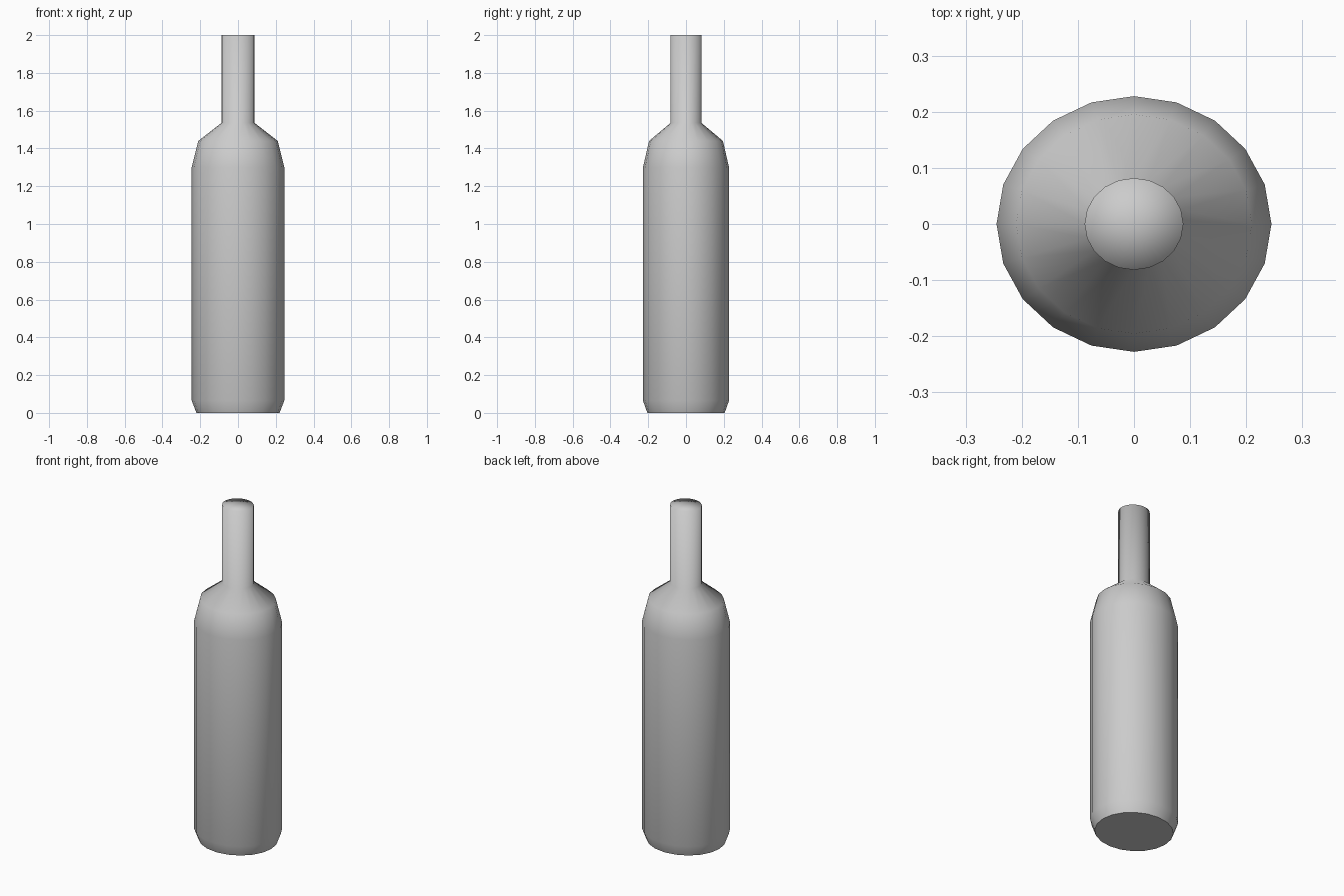
import bpy, bmesh
from math import cos, sin, tau

cube = bpy.data.objects.get("Cube")
if cube:
    bpy.data.objects.remove(cube, do_unlink=True)

SIDES = 20
DEPTH_RATIO = 0.93  # body is slightly oval

# Bottle outline: (half width, height)
PROFILE = [(0.22, 0), (0.245, 0.065), (0.245, 1.3),
           (0.21, 1.44), (0.088, 1.535), (0.088, 2)]

grey = bpy.data.materials.new("grey")
grey.use_nodes = True
grey.diffuse_color = (0.6, 0.6, 0.6, 1)
grey.node_tree.nodes["Principled BSDF"].inputs["Base Color"].default_value = (0.6, 0.6, 0.6, 1)

bm = bmesh.new()


def ring(radius, z):
    return [bm.verts.new((radius * cos(tau * i / SIDES),
                          radius * DEPTH_RATIO * sin(tau * i / SIDES), z))
            for i in range(SIDES)]


# Wall
rings = [ring(r, z) for r, z in PROFILE]
for low, high in zip(rings, rings[1:]):
    for i in range(SIDES):
        j = (i + 1) % SIDES
        bm.faces.new((low[i], low[j], high[j], high[i]))

# Softly shaded mouth cap
centre = bm.verts.new((0, 0, PROFILE[-1][1]))
for i in range(SIDES):
    bm.faces.new((rings[-1][i], rings[-1][(i + 1) % SIDES], centre))
for face in bm.faces:
    face.smooth = True

# Flat base with a crisp rim
base = bm.faces.new(rings[0][::-1])
for edge in base.edges:
    edge.smooth = False

mesh = bpy.data.meshes.new("bottle")
bm.to_mesh(mesh)
bm.free()
mesh.materials.append(grey)
bottle = bpy.data.objects.new("bottle", mesh)
bpy.context.collection.objects.link(bottle)
